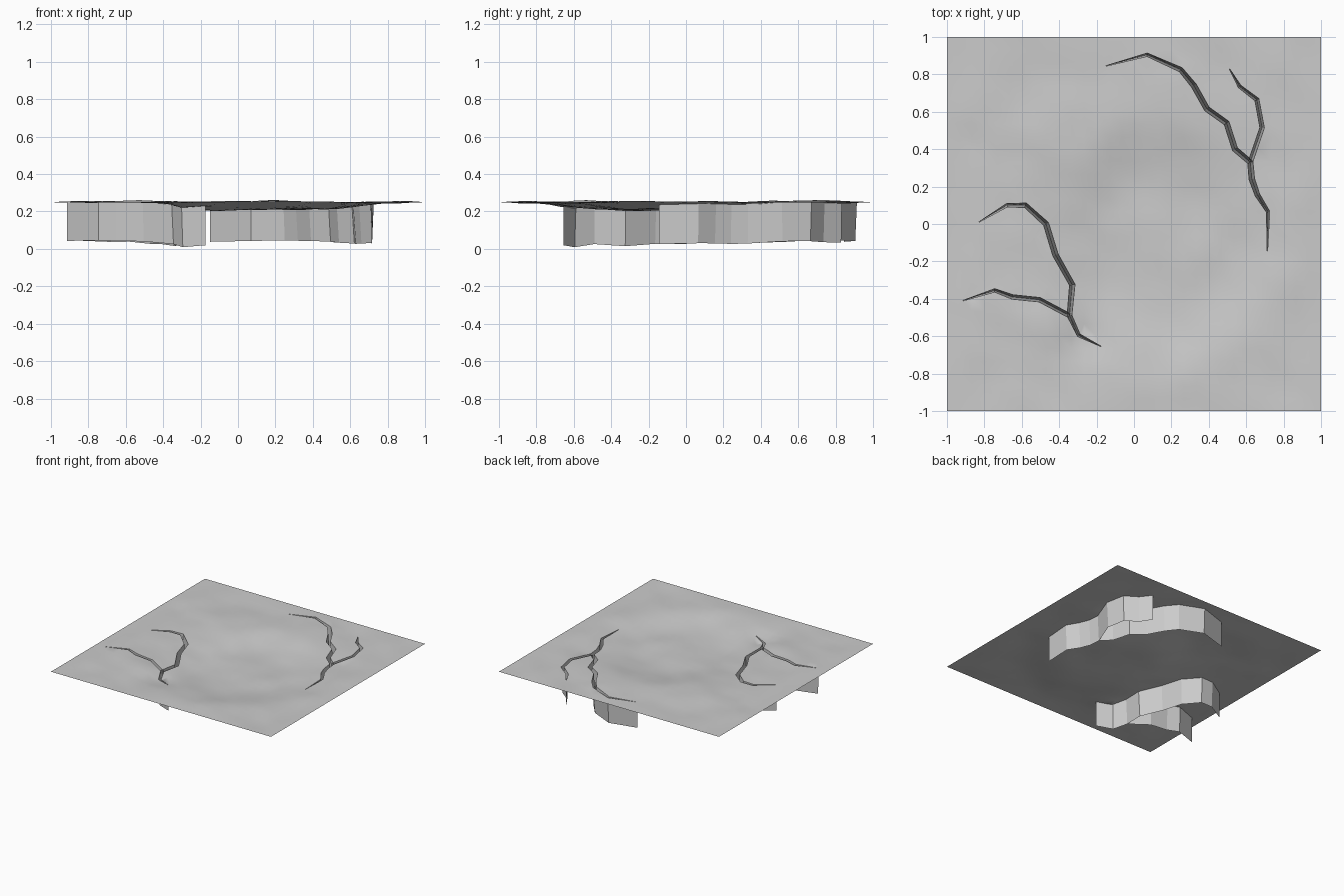
import bpy, bmesh, math
from mathutils import Vector
from mathutils.geometry import delaunay_2d_cdt
from mathutils.noise import noise

if "Cube" in bpy.data.objects:
    bpy.data.objects.remove(bpy.data.objects["Cube"])

# Crack centre lines (x, y)
CRACKS = {
    "right_main": [(-.15, .845), (.07, .905), (.25, .825), (.32, .74), (.39, .615), (.495, .54),
                   (.54, .40), (.622, .33), (.63, .24), (.66, .155), (.717, .065), (.713, -.145)],
    "right_branch": [(.622, .33), (.685, .515), (.657, .665), (.565, .735), (.51, .83)],
    "left_main": [(-.83, .01), (-.68, .10), (-.58, .10), (-.47, 0), (-.42, -.165), (-.33, -.325),
                  (-.345, -.49), (-.295, -.595), (-.175, -.655)],
    "left_branch": [(-.345, -.49), (-.505, -.405), (-.65, -.39), (-.745, -.355), (-.915, -.41)],
}
DEPTH = 0.21


def smooth(t):
    t = max(0, min(1, t))
    return t * t * (3 - 2 * t)


def height(x, y):
    """Shallow bumpy basin that is level along the square border."""
    border = smooth((1 - max(abs(x), abs(y))) / 0.15)
    r = math.hypot((x - .14) / .95, y + .12)
    z = 0.25 - 0.04 * smooth((0.74 - r) / 0.45)
    z -= 0.025 * math.exp(-((x + .27)**2 + (y + .62)**2) / 0.012)
    z += 0.012 * noise(Vector((x * 3.2, y * 3.2, 4.7)))
    z += 0.006 * noise(Vector((x * 7, y * 7, 1.3)))
    return 0.25 + (z - 0.25) * border


def outline(path, branch):
    """Left and right lips of a crack that tapers at its free ends."""
    pts = [Vector(p) for p in path]
    n = len(pts)
    left, right = [], []
    for i, p in enumerate(pts):
        a = (pts[i] - pts[i - 1]).normalized() if i else None
        b = (pts[i + 1] - p).normalized() if i < n - 1 else None
        d = ((a or b) + (b or a)).normalized()
        end = n - 1 - i if branch else min(i, n - 1 - i)
        w = [0.001, 0.009, 0.013, 0.015][min(end, 3)]
        if branch:
            w = min(w, 0.012)
        side = Vector((-d.y, d.x)) * w
        left.append(p + side)
        right.append(p - side)
    return pts, left, right


def inside(p, poly):
    hit = False
    for i, a in enumerate(poly):
        b = poly[i - 1]
        if (a.y > p.y) != (b.y > p.y) and p.x < (b.x - a.x) * (p.y - a.y) / (b.y - a.y) + a.x:
            hit = not hit
    return hit


def make(name, verts, faces):
    me = bpy.data.meshes.new(name)
    me.from_pydata(verts, [], faces)
    ob = bpy.data.objects.new(name, me)
    bpy.context.collection.objects.link(ob)
    return ob


coords, edges, polys = [], [], []

# V-shaped crack walls
for name, path in CRACKS.items():
    mid, left, right = outline(path, name.endswith("branch"))
    poly = left + right[::-1]
    start = len(coords)
    coords += poly
    edges += [(start + i, start + (i + 1) % len(poly)) for i in range(len(poly))]
    polys.append(poly)
    n = len(mid)
    verts = [(p.x, p.y, height(p.x, p.y)) for p in left + right]
    verts += [(p.x, p.y, max(0, height(p.x, p.y) - DEPTH)) for p in mid]
    faces = []
    for i in range(n - 1):
        faces.append((i, i + 1, 2 * n + i + 1, 2 * n + i))
        faces.append((n + i + 1, n + i, 2 * n + i, 2 * n + i + 1))
    make(name + "_crack_walls", verts, faces)

# Ground sheet: triangulated grid with the crack openings left out
lips = list(coords)
N = 30
for j in range(N + 1):
    for i in range(N + 1):
        p = Vector((-1 + 2 * i / N, -1 + 2 * j / N))
        if min((p - q).length for q in lips) > 0.02 and not any(inside(p, q) for q in polys):
            coords.append(p)
v2, _, tris, *_ = delaunay_2d_cdt(coords, edges, [], 0, 1e-5)
keep = []
for t in tris:
    c = sum((v2[k] for k in t), Vector((0, 0))) / len(t)
    if not any(inside(c, q) for q in polys):
        keep.append(tuple(t))
ground = make("ground_sheet", [(p.x, p.y, height(p.x, p.y)) for p in v2], keep)
bm = bmesh.new()
bm.from_mesh(ground.data)
bmesh.ops.delete(bm, geom=[v for v in bm.verts if not v.link_faces], context='VERTS')
for f in bm.faces:
    f.smooth = True
    if f.normal.z < 0:
        f.normal_flip()
bm.to_mesh(ground.data)
bm.free()
